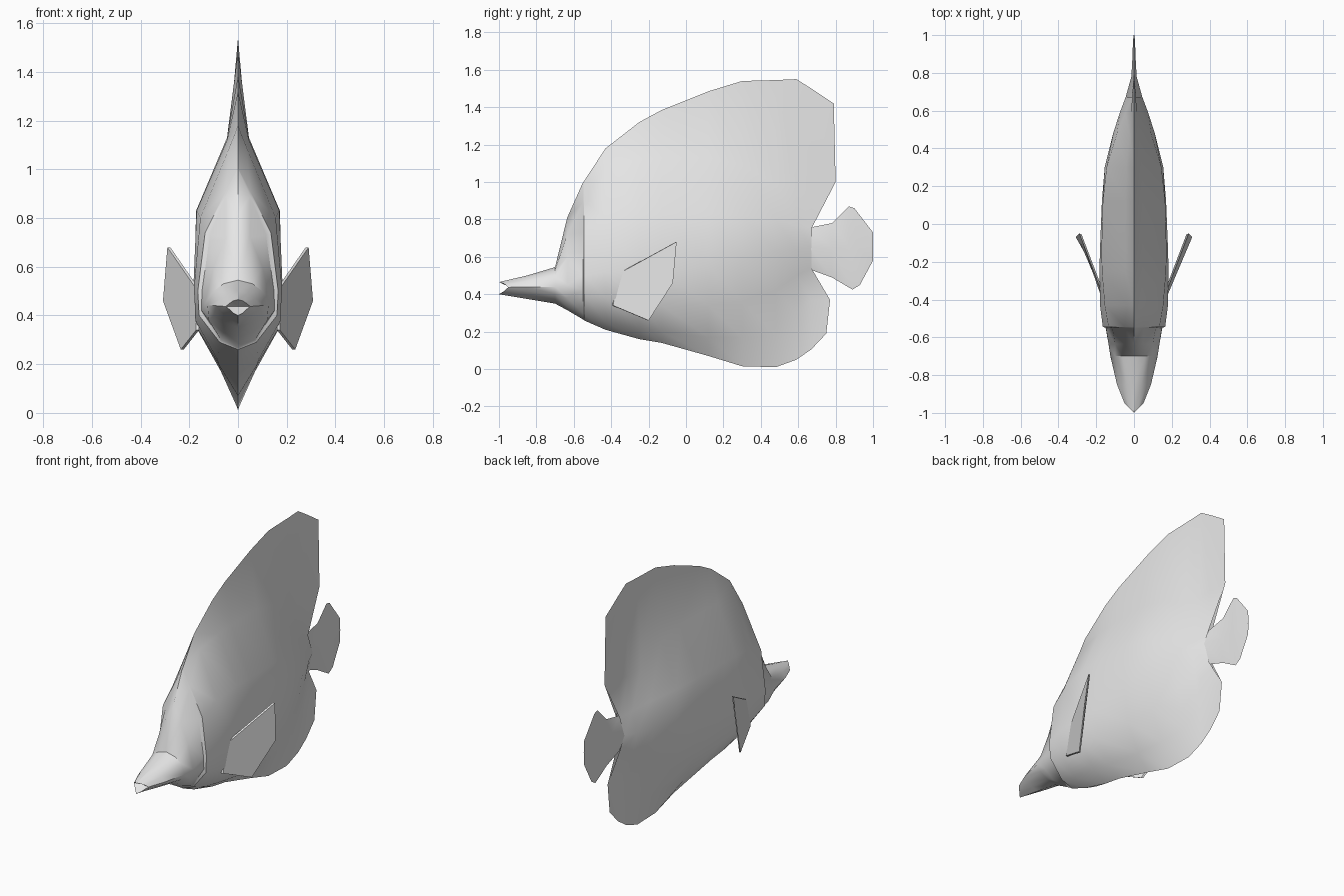
import bpy, bmesh, math

if "Cube" in bpy.data.objects:
    bpy.data.objects.remove(bpy.data.objects["Cube"])

grey = bpy.data.materials.new("pale grey")
grey.diffuse_color = (0.8, 0.8, 0.8, 1)
grey.use_nodes = True
grey.node_tree.nodes["Principled BSDF"].inputs["Base Color"].default_value = grey.diffuse_color


def finish(bm, name, angle=35):
    bmesh.ops.remove_doubles(bm, verts=bm.verts, dist=0.0005)
    bmesh.ops.recalc_face_normals(bm, faces=bm.faces)
    mesh = bpy.data.meshes.new(name)
    bm.to_mesh(mesh)
    bm.free()
    mesh.materials.append(grey)
    obj = bpy.data.objects.new(name, mesh)
    bpy.context.collection.objects.link(obj)
    bpy.ops.object.select_all(action='DESELECT')
    obj.select_set(True)
    bpy.context.view_layer.objects.active = obj
    bpy.ops.object.shade_smooth_by_angle(angle=math.radians(angle))
    return obj


def face(bm, points):
    bm.faces.new([bm.verts.new(p) for p in points])


def loft(bm, sections):
    """Skin half sections, given as lists of points from top to bottom, on both sides."""
    for side in (1, -1):
        for a, b in zip(sections, sections[1:]):
            for i in range(len(a) - 1):
                quad = [a[i], a[i + 1], b[i + 1], b[i]]
                face(bm, [(side * x, y, z) for x, y, z in quad])


def section(y, widths, heights):
    return [(w, y, z) for w, z in zip(widths, heights)]


# Snout and head: the lips open around a notch
lip_w = (0, .02, .035, .05, .035, .02, 0)
lip_z = (.465, .46, .45, .437, .425, .41, .40)
lips = [(w, -1 + w, z) for w, z in zip(lip_w, lip_z)]
head = [
    lips,
    section(-.85, (0, .04, .07, .09, .07, .035, 0), (.50, .49, .47, .44, .415, .39, .375)),
    section(-.70, (0, .06, .10, .125, .10, .05, 0), (.545, .53, .50, .44, .40, .37, .35)),
    section(-.635, (0, .05, .10, .135, .12, .06, 0), (.81, .72, .60, .45, .38, .33, .315)),
    section(-.55, (0, .05, .115, .148, .15, .07, 0), (1.0, .89, .73, .50, .42, .30, .265)),
]
bm = bmesh.new()
loft(bm, head)
for s in (1, -1):
    for p, q in zip(lips, lips[1:]):
        face(bm, [(s * p[0], p[1], p[2]), (s * q[0], q[1], q[2]), (0, -.94, .437)])

# Trunk, with the dorsal and belly fins drawn out to thin edges
trunk = [
    head[-1],
    section(-.545, (0, .05, .135, .165, .16, .075, 0), (1.005, .91, .74, .50, .40, .29, .26)),
    section(-.43, (0, .035, .155, .18, .175, .08, 0), (1.18, 1.09, .80, .52, .38, .25, .21)),
    section(-.25, (0, .045, .17, .183, .175, .085, 0), (1.32, 1.12, .83, .52, .36, .22, .16)),
    section(-.13, (0, .045, .172, .18, .165, .08, 0), (1.385, 1.13, .83, .52, .34, .20, .14)),
    section(.12, (0, .045, .165, .17, .145, .07, 0), (1.485, 1.13, .83, .55, .34, .17, .07)),
    section(.30, (0, .04, .145, .155, .12, .05, 0), (1.54, 1.09, .82, .58, .36, .17, .015)),
    section(.48, (0, .025, .09, .11, .08, .035, 0), (1.545, .99, .80, .63, .42, .18, .01)),
    section(.59, (0, .015, .045, .075, .045, .018, 0), (1.55, .98, .77, .64, .50, .30, .05)),
    section(.67, (0, .01, .012, .045, .012, .01, 0), (1.50, 1.0, .75, .65, .54, .37, .105)),
]
loft(bm, trunk)

# Trailing lobes of the dorsal and belly fins
end = trunk[-1]
lobes = [
    (end[:3], (0, .79, 1.42), (0, .80, 1.0)),
    (end[:3:-1], (0, .75, .19), (0, .77, .37)),
]
for (edge, ridge, root), outer, inner in lobes:
    for s in (1, -1):
        a, b, c = [(s * p[0], p[1], p[2]) for p in (edge, ridge, root)]
        face(bm, [a, b, inner, outer])
        face(bm, [b, c, inner])
finish(bm, "body")

# Tail fin, growing from the back of the trunk
bm = bmesh.new()
tail = [
    [(0, .655, .755), (.046, .665, .65), (0, .655, .535)],
    [(0, .78, .78), (.014, .78, .645), (0, .78, .49)],
    [(0, .87, .87), (.009, .87, .65), (0, .89, .425)],
    [(0, .90, .86), (.008, .91, .65), (0, .93, .45)],
    [(0, 1.0, .73), (.003, 1.0, .655), (0, 1.0, .58)],
]
loft(bm, tail)
finish(bm, "tail_fin")

# Pectoral fins, thin blades splayed outward
outline = [(.172, -.36, .51), (.29, -.05, .68), (.308, -.07, .46),
           (.235, -.20, .26), (.172, -.39, .34)]
for s, label in ((1, "right"), (-1, "left")):
    bm = bmesh.new()
    outer = [(s * x, y, z) for x, y, z in outline]
    inner = [(s * (x - .012), y - .004, z) for x, y, z in outline]
    face(bm, outer)
    face(bm, inner)
    for i in range(5):
        j = (i + 1) % 5
        face(bm, [outer[i], outer[j], inner[j], inner[i]])
    finish(bm, label + "_pectoral_fin", 30)
